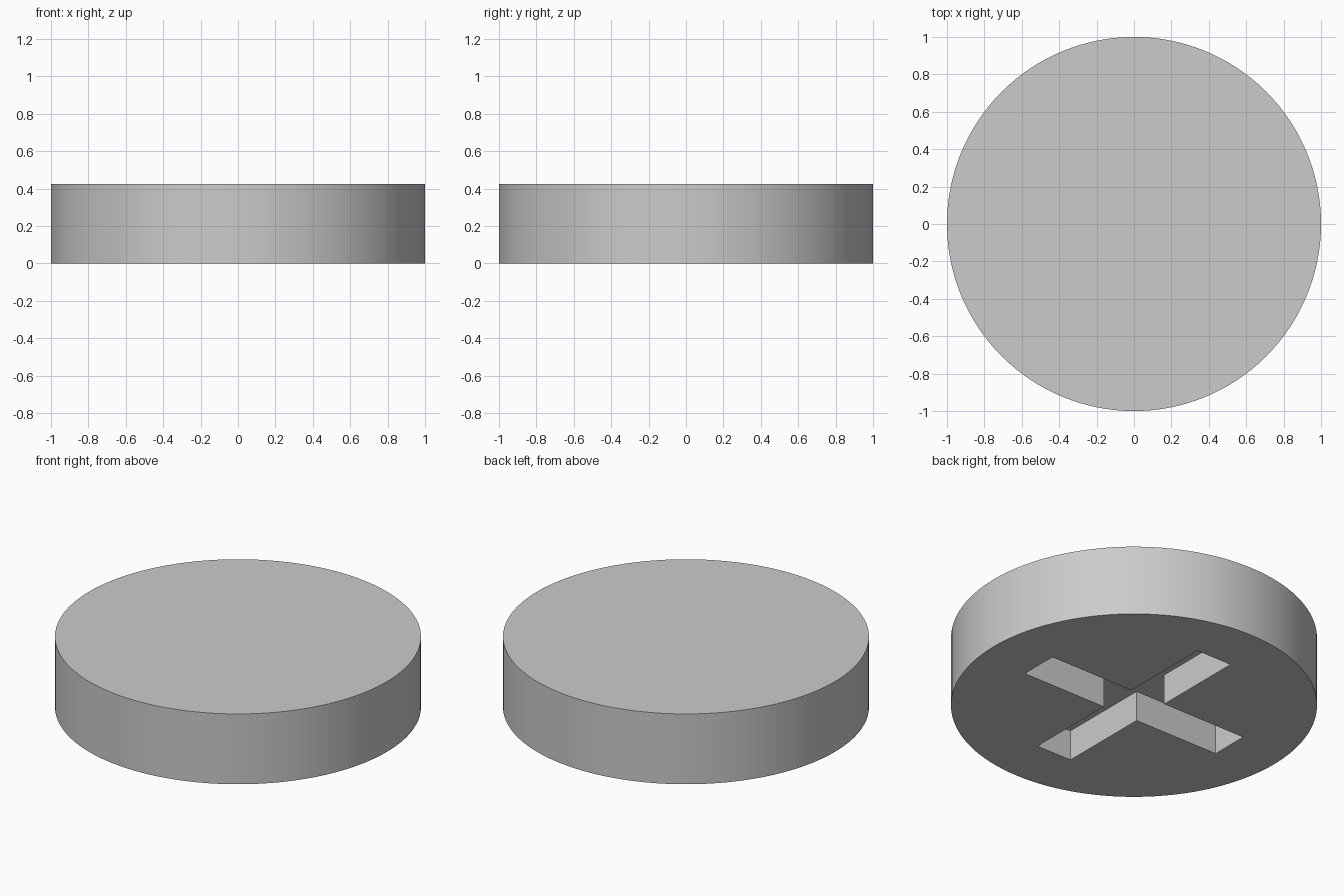
import bpy
import bmesh
import math

HEIGHT = 0.424
ARM = 0.68         # half length of the cross recess
HALF = 0.117       # half width of the cross recess
DEPTH = 0.183

cube = bpy.data.objects.get("Cube")
if cube:
    bpy.data.objects.remove(cube, do_unlink=True)

# Plain grey material
grey = bpy.data.materials.new("plain grey")
grey.use_nodes = True
colour = (0.6, 0.6, 0.6, 1)
grey.diffuse_color = colour
grey.node_tree.nodes["Principled BSDF"].inputs["Base Color"].default_value = colour

# Round disc body
bpy.ops.mesh.primitive_cylinder_add(vertices=128, radius=1, depth=HEIGHT,
                                    location=(0, 0, HEIGHT / 2))
disc = bpy.context.object
disc.name = "disc"
disc.data.materials.append(grey)

# Plus-shaped cutter, one outline extruded upward
outline = []
for k in range(4):
    c, s = round(math.cos(k * math.pi / 2)), round(math.sin(k * math.pi / 2))
    for x, y in ((ARM, -HALF), (ARM, HALF), (HALF, HALF)):
        outline.append((c * x - s * y, s * x + c * y))

bm = bmesh.new()
base = bm.faces.new([bm.verts.new((x, y, -DEPTH)) for x, y in outline])
top = bmesh.ops.extrude_face_region(bm, geom=[base])
for v in top["geom"]:
    if isinstance(v, bmesh.types.BMVert):
        v.co.z = DEPTH
bmesh.ops.recalc_face_normals(bm, faces=bm.faces)
mesh = bpy.data.meshes.new("cross_cutter")
bm.to_mesh(mesh)
bm.free()
mesh.materials.append(grey)
cutter = bpy.data.objects.new("cross_cutter", mesh)
bpy.context.collection.objects.link(cutter)

# Cut the cross recess into the underside
cut = disc.modifiers.new("cross recess", 'BOOLEAN')
cut.operation = 'DIFFERENCE'
cut.solver = 'EXACT'
cut.object = cutter
bpy.context.view_layer.objects.active = disc
bpy.ops.object.modifier_apply(modifier=cut.name)
bpy.data.objects.remove(cutter, do_unlink=True)

# Smooth rim with sharp edges
bpy.ops.object.select_all(action='DESELECT')
disc.select_set(True)
bpy.ops.object.shade_smooth_by_angle(angle=math.radians(30))
